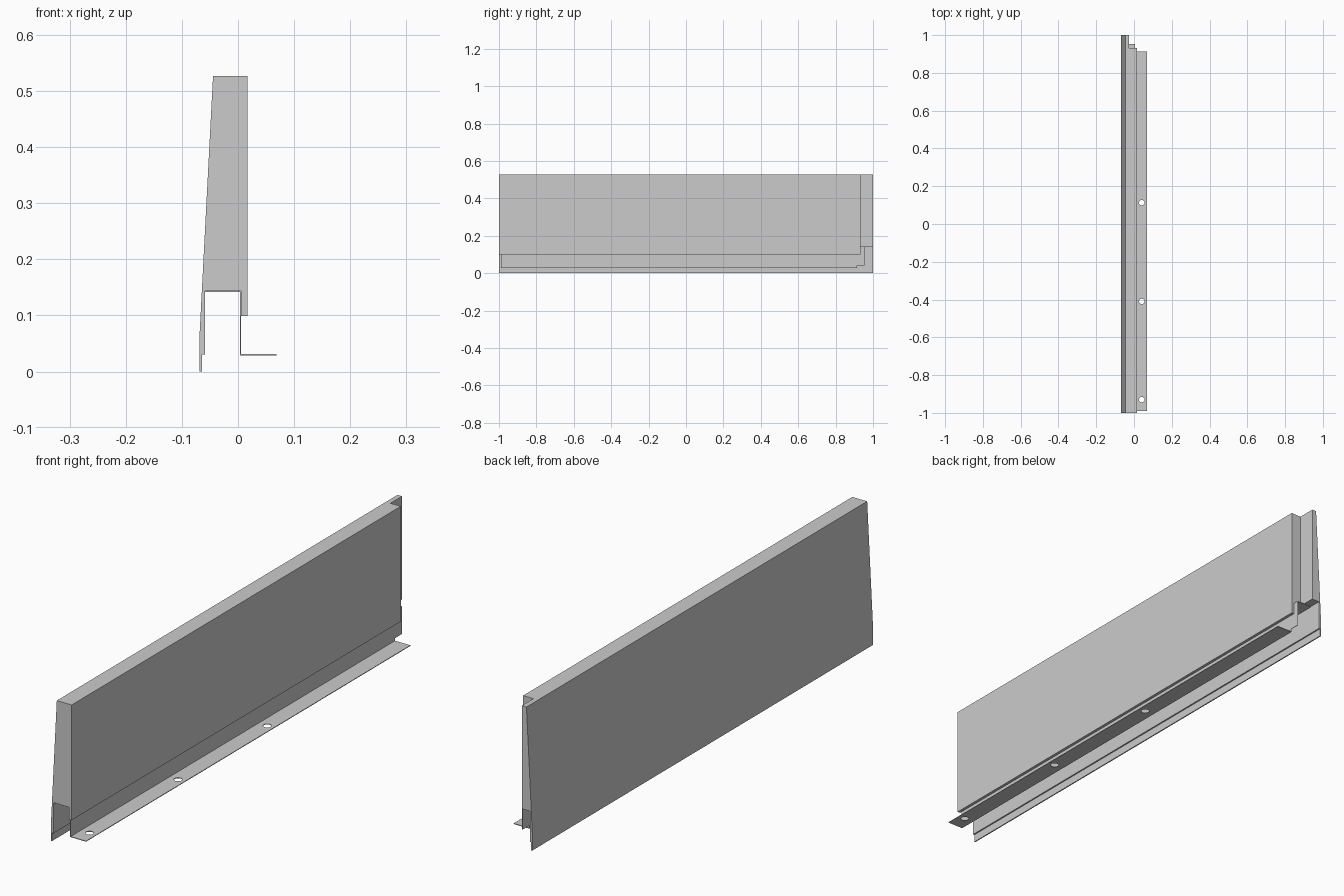
import bpy, bmesh

if "Cube" in bpy.data.objects:
    bpy.data.objects.remove(bpy.data.objects["Cube"])


def extrude_profile(name, points, y0, y1):
    """Closed (x, z) profile extruded along y."""
    bm = bmesh.new()
    face = bm.faces.new([bm.verts.new((x, y0, z)) for x, z in points])
    ext = bmesh.ops.extrude_face_region(bm, geom=[face])
    moved = [v for v in ext["geom"] if isinstance(v, bmesh.types.BMVert)]
    bmesh.ops.translate(bm, verts=moved, vec=(0, y1 - y0, 0))
    bmesh.ops.recalc_face_normals(bm, faces=bm.faces)
    mesh = bpy.data.meshes.new(name)
    bm.to_mesh(mesh)
    bm.free()
    obj = bpy.data.objects.new(name, mesh)
    bpy.context.collection.objects.link(obj)
    return obj


def box(name, x0, x1, y0, y1, z0, z1):
    return extrude_profile(name, [(x0, z0), (x1, z0), (x1, z1), (x0, z1)], y0, y1)


def cut(target, cutter):
    """Subtract the cutter, then remove it."""
    cutter.hide_render = True
    mod = target.modifiers.new("cut", "BOOLEAN")
    mod.operation = "DIFFERENCE"
    mod.solver = "EXACT"
    mod.object = cutter
    bpy.context.view_layer.objects.active = target
    bpy.ops.object.modifier_apply(modifier=mod.name)
    bpy.data.objects.remove(cutter)


# Drawer side: slanted outer face, open channel underneath
side_panel = extrude_profile("side_panel", [
    (-0.0685, 0), (-0.064, 0), (-0.064, 0.03), (-0.0585, 0.03),
    (-0.0585, 0.144), (0.0055, 0.144), (0.0055, 0.099), (0.0165, 0.099),
    (0.0165, 0.527), (-0.0445, 0.527), (-0.0685, 0.066)], -1, 1)

# Rebate at the rear end for the back panel
cut(side_panel, box("rebate_cutter", -0.026, 0.1, 0.932, 1.1, 0.05, 0.6))

# Bent sheet rail: channel roof, web and bottom flange
rail = extrude_profile("sheet_rail", [
    (-0.0585, 0.144), (-0.0585, 0.142), (0.0035, 0.142), (0.0035, 0.029),
    (0.0685, 0.029), (0.0685, 0.0315), (0.0055, 0.0315), (0.0055, 0.144)],
    -0.99, 0.954)

# Flange stops short of the web at the rear
cut(rail, box("flange_cutter", -0.01, 0.1, 0.914, 1.1, 0, 0.041))

# Screw holes through the flange
for y in (-0.93, -0.41, 0.113):
    bpy.ops.mesh.primitive_cylinder_add(vertices=32, radius=0.0145, depth=0.04,
                                        location=(0.041, y, 0.03))
    cut(rail, bpy.context.object)
